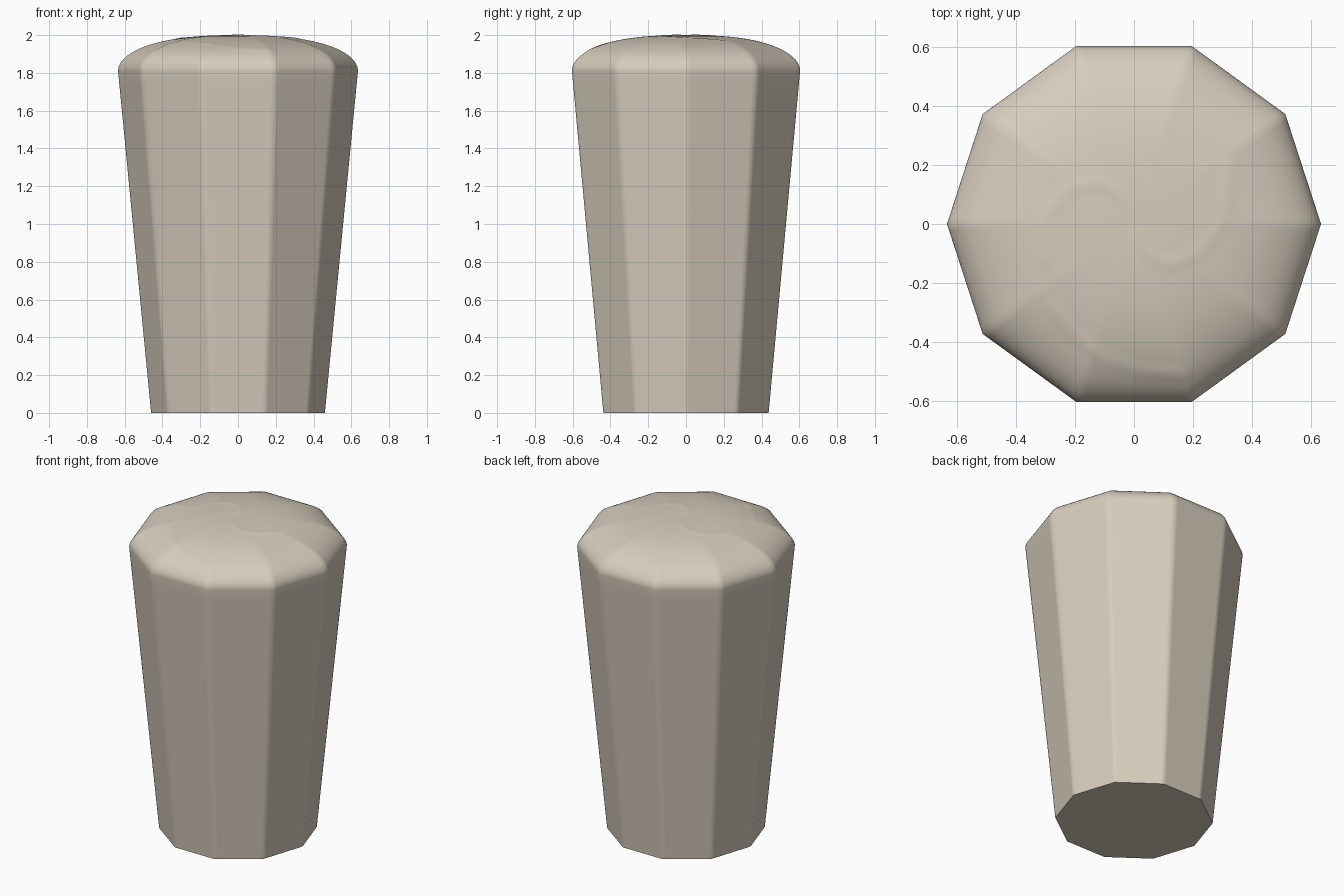
import bpy, bmesh
from math import sin, cos, pi
from mathutils import Vector
from mathutils.geometry import intersect_point_line

cube = bpy.data.objects.get("Cube")
if cube:
    bpy.data.objects.remove(cube, do_unlink=True)

SIDES = 10
BASE_R, TOP_R = 0.46, 0.635
SHOULDER, HEIGHT = 1.81, 2.0

# Single warm clay colour
clay = bpy.data.materials.new("warm_beige")
clay.use_nodes = True
colour = (0.68, 0.61, 0.51, 1)
clay.diffuse_color = colour
clay.node_tree.nodes["Principled BSDF"].inputs["Base Color"].default_value = colour

# Shallow curved ridges on the crown
wave = [(-.3, -.13), (-.31, .02), (-.22, .12), (-.12, .145), (-.04, .1), (0, 0),
        (.04, -.1), (.12, -.14), (.22, -.1), (.3, 0), (.33, .2)]
arc = [(-.27, -.29), (-.2, -.38), (-.1, -.46), (.02, -.5), (.17, -.51)]
segments = [(Vector(a), Vector(b)) for path in (wave, arc) for a, b in zip(path, path[1:])]


def ridge(p):
    nearest = 1.0
    for a, b in segments:
        t = intersect_point_line(p, a, b)[1]
        nearest = min(nearest, (p - a.lerp(b, max(0, min(1, t)))).length)
    return 0.0025 * max(0, 1 - (nearest / 0.035) ** 2) ** 2


# Unit decagon outline, with extra points tight to each corner
steps = [0, .06, .12] + [.12 + .76 * i / 8 for i in range(1, 9)] + [.94]
outline = []
for s in range(SIDES):
    a, b = (Vector((cos(k * 2 * pi / SIDES), sin(k * 2 * pi / SIDES))) for k in (s, s + 1))
    outline += [a.lerp(b, t) for t in steps]

# Tapered wall with a domed crown
bm = bmesh.new()


def ring(radius, z, dome=False):
    verts = []
    for p in outline:
        q = p * radius
        if dome:
            roundness = max(0, 1 - radius / 0.5)
            q = q.lerp(p.normalized() * radius * 0.975, roundness)
        verts.append(bm.verts.new((q.x, q.y, z + (ridge(q) if dome else 0))))
    return verts


rings = [ring(BASE_R + (TOP_R - BASE_R) * z / SHOULDER, z) for z in (0, .03, .9, 1.74, SHOULDER)]
DOME = 56
for i in range(1, DOME):
    a = pi / 2 * (1 - i / DOME)
    rings.append(ring(TOP_R * sin(a) ** 0.8, SHOULDER + (HEIGHT - SHOULDER) * cos(a), True))

for low, high in zip(rings, rings[1:]):
    for i in range(len(low)):
        j = (i + 1) % len(low)
        bm.faces.new((low[i], low[j], high[j], high[i]))
peak = bm.verts.new((0, 0, HEIGHT))
top = rings[-1]
for i in range(len(top)):
    bm.faces.new((top[i], top[(i + 1) % len(top)], peak))
bm.faces.new(rings[0][::-1])

mesh = bpy.data.meshes.new("tapered_knob")
bm.to_mesh(mesh)
bm.free()
knob = bpy.data.objects.new("tapered_knob", mesh)
bpy.context.collection.objects.link(knob)
mesh.materials.append(clay)

# Soft facets, crisp base rim
bpy.ops.object.select_all(action="DESELECT")
knob.select_set(True)
bpy.context.view_layer.objects.active = knob
bpy.ops.object.shade_smooth_by_angle(angle=pi / 3)
